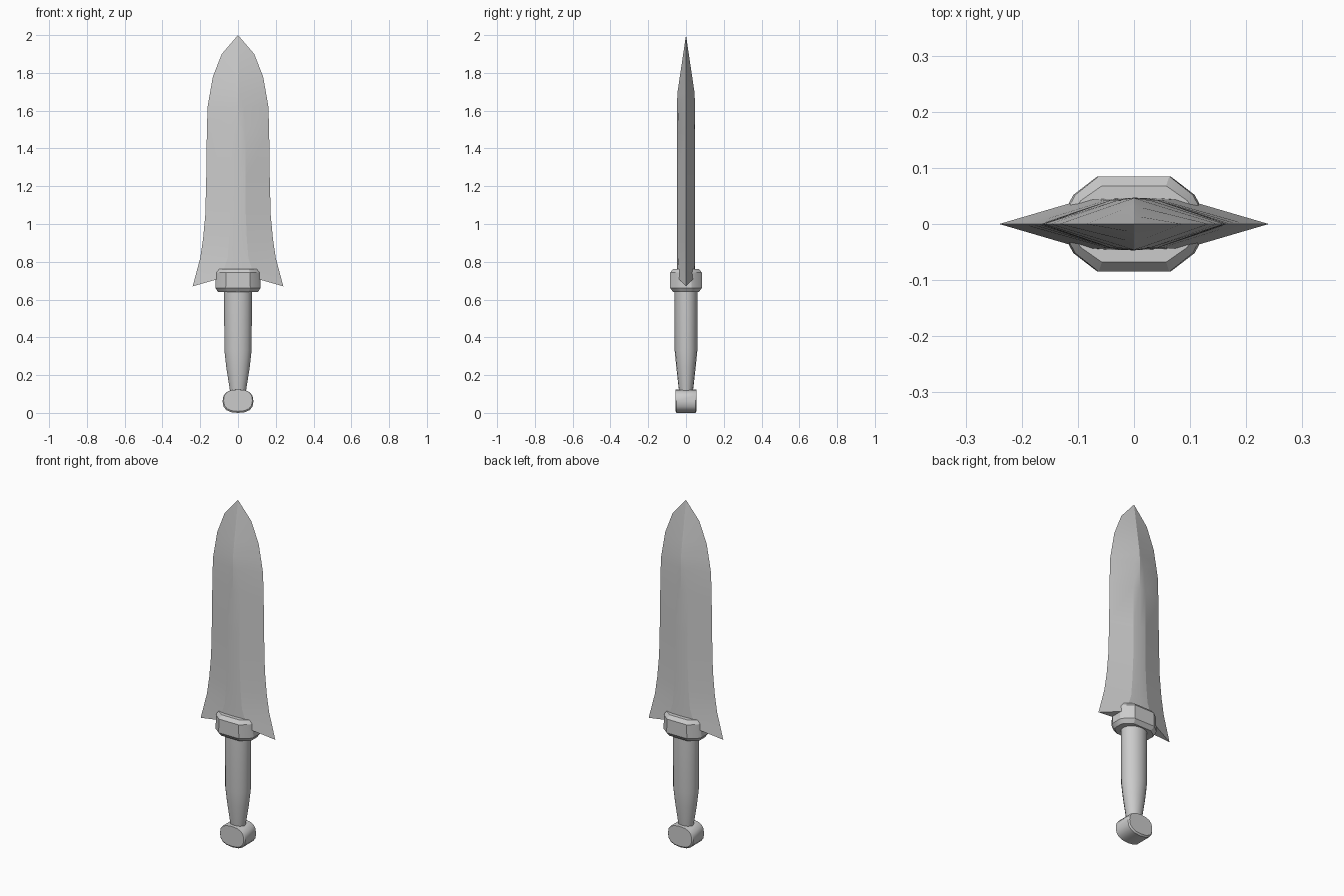
import bpy, bmesh
from math import sin, cos, pi, radians

if "Cube" in bpy.data.objects:
    bpy.data.objects.remove(bpy.data.objects["Cube"])


def make_object(name, bm, angle=None):
    bmesh.ops.recalc_face_normals(bm, faces=bm.faces[:])
    mesh = bpy.data.meshes.new(name)
    bm.to_mesh(mesh)
    bm.free()
    ob = bpy.data.objects.new(name, mesh)
    bpy.context.collection.objects.link(ob)
    if angle:
        bpy.ops.object.select_all(action='DESELECT')
        ob.select_set(True)
        bpy.context.view_layer.objects.active = ob
        bpy.ops.object.shade_smooth_by_angle(angle=radians(angle))
    return ob


def bridge(bm, rings):
    for a, b in zip(rings, rings[1:]):
        n = len(a)
        for i in range(n):
            bm.faces.new((a[i], a[(i + 1) % n], b[(i + 1) % n], b[i]))


def loft(name, sections, angle=None):
    bm = bmesh.new()
    rings = [[bm.verts.new(p) for p in s] for s in sections]
    bridge(bm, rings)
    bm.faces.new(rings[0])
    bm.faces.new(rings[-1])
    return make_object(name, bm, angle)


# blade: (z, half width, ridge flat half width, ridge height, shoulder height)
stations = [(0.82, 0.20, 0.055, 0.047, 0.043), (0.92, 0.185, 0.047, 0.047, 0.043),
            (1.05, 0.173, 0.041, 0.047, 0.043), (1.25, 0.168, 0.04, 0.047, 0.043),
            (1.48, 0.165, 0.04, 0.047, 0.043), (1.62, 0.161, 0.03, 0.047, 0.042),
            (1.69, 0.149, 0.012, 0.046, 0.0423)]
for z, w in ((1.78, 0.133), (1.90, 0.086)):
    ridge = 0.046 * (2 - z) / 0.31
    stations.append((z, w, w * 0.08, ridge, ridge * 0.92))


def blade_ring(zs, w, c, ridge, shoulder):
    ze, zc, zm = zs
    return [(w, 0, ze), (c, shoulder, zc), (0, ridge, zm), (-c, shoulder, zc),
            (-w, 0, ze), (-c, -shoulder, zc), (0, -ridge, zm), (c, -shoulder, zc)]


bm = bmesh.new()
sections = [blade_ring((0.67, 0.713, 0.73), 0.24, 0.09, 0.047, 0.044)]
sections += [blade_ring((s[0],) * 3, *s[1:]) for s in stations]
rings = [[bm.verts.new(p) for p in s] for s in sections]
bridge(bm, rings)
tip = bm.verts.new((0, 0, 2.0))
top = rings[-1]
for i in range(8):
    bm.faces.new((top[i], top[(i + 1) % 8], tip))
b = rings[0]
for ids in ((0, 1, 7), (1, 2, 6, 7), (2, 3, 5, 6), (3, 4, 5)):
    bm.faces.new([b[i] for i in ids])
make_object("blade", bm, 12)


# guard: chamfered octagonal collar
def octagon(sx, sy, z):
    quarter = [(0.12, 0.03), (0.108, 0.052), (0.065, 0.085)]
    half = quarter + [(-x, y) for x, y in reversed(quarter)]
    pts = half + [(-x, -y) for x, y in half]
    return [(x * sx, y * sy, z) for x, y in pts]


loft("guard", [octagon(0.88, 0.80, 0.64), octagon(1, 1, 0.662),
               octagon(0.97, 1, 0.742), octagon(0.88, 0.80, 0.762)], 25)

# grip: oval, tapering to the pommel
N = 16
grip = [(0.10, 0.040, 0.034), (0.14, 0.046, 0.040), (0.24, 0.062, 0.051),
        (0.33, 0.072, 0.060), (0.66, 0.074, 0.061)]
loft("grip", [[(rx * cos(2 * pi * i / N), ry * sin(2 * pi * i / N), z)
               for i in range(N)] for z, rx, ry in grip], 35)


# pommel: rounded disc lying front to back, with softened rims
def squashed(y, s):
    def p(v):
        return abs(v) ** 0.8 * (1 if v > 0 else -1)
    angles = [2 * pi * i / N for i in range(N)]
    return [(0.082 * s * p(cos(a)), y, 0.066 + 0.062 * s * p(sin(a)) - 0.004 * (s == 1))
            for a in angles]


loft("pommel", [squashed(-0.056, 0.93), squashed(-0.049, 1),
                squashed(0.049, 1), squashed(0.056, 0.93)], 35)
